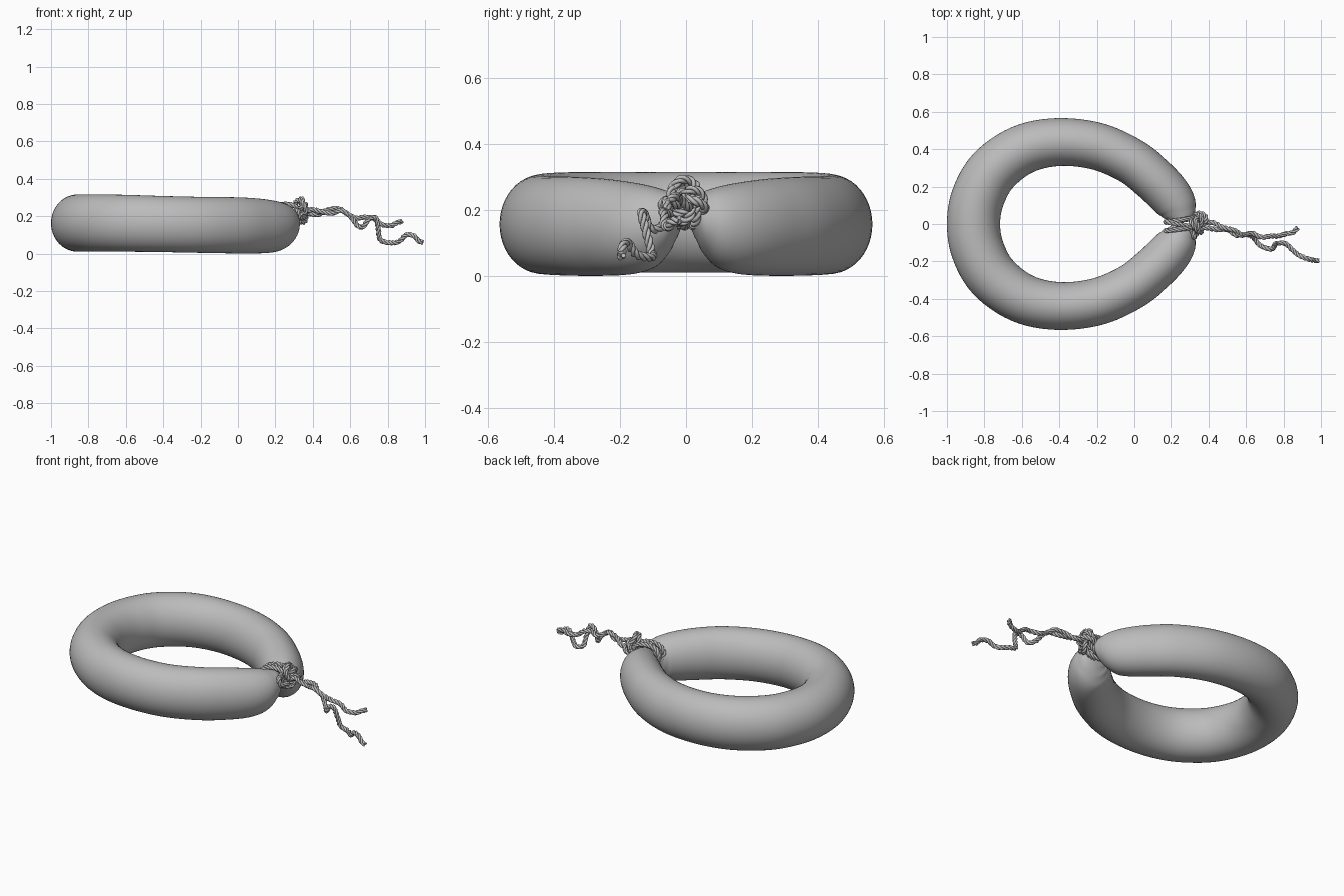
import bpy, bmesh, math
from mathutils import Vector

cube = bpy.data.objects.get("Cube")
if cube:
    bpy.data.objects.remove(cube, do_unlink=True)

# One plain grey for everything
grey = bpy.data.materials.new("plain grey")
grey.use_nodes = True
COLOUR = (0.5, 0.5, 0.5, 1)
grey.diffuse_color = COLOUR
grey.node_tree.nodes["Principled BSDF"].inputs["Base Color"].default_value = COLOUR


def spline(keys, steps, closed=False):
    """Catmull-Rom interpolation through rows of any width."""
    n, out = len(keys), []
    for i in range(n if closed else n - 1):
        ids = [(i + k) % n if closed else min(max(i + k, 0), n - 1) for k in (-1, 0, 1, 2)]
        a, b, c, d = (keys[j] for j in ids)
        for s in range(steps):
            t = s / steps
            out.append([0.5 * (2 * q + (r - p) * t + (2 * p - 5 * q + 4 * r - u) * t * t
                               + (3 * q - p - 3 * r + u) * t ** 3)
                        for p, q, r, u in zip(a, b, c, d)])
    if not closed:
        out.append(list(keys[-1]))
    return out


# Sausage stations from one pinched tip to the back: x, y, half width, bottom z, top z
half = [
    (0.255, 0.008, 0.045, 0.165, 0.240),
    (0.252, 0.030, 0.070, 0.115, 0.250),
    (0.245, 0.060, 0.090, 0.066, 0.259),
    (0.225, 0.105, 0.109, 0.025, 0.272),
    (0.180, 0.165, 0.119, 0.006, 0.284),
    (0.100, 0.245, 0.122, 0.001, 0.295),
    (-0.020, 0.338, 0.123, 0.001, 0.301),
    (-0.200, 0.416, 0.126, 0.004, 0.303),
    (-0.410, 0.438, 0.128, 0.008, 0.308),
    (-0.600, 0.396, 0.133, 0.010, 0.314),
    (-0.755, 0.283, 0.139, 0.010, 0.316),
    (-0.835, 0.140, 0.142, 0.010, 0.316),
]
back = [(-0.858, 0.0, 0.142, 0.010, 0.316)]
mirrored = [(x, -y, w, lo, hi) for x, y, w, lo, hi in reversed(half)]
rings = spline(half + back + mirrored, 6)

SIDES = 48
bm = bmesh.new()
loops = []
for i, (x, y, w, lo, hi) in enumerate(rings):
    p, q = rings[max(i - 1, 0)], rings[min(i + 1, len(rings) - 1)]
    tangent = Vector((q[0] - p[0], q[1] - p[1])).normalized()
    nx, ny = -tangent.y, tangent.x
    loop = []
    for k in range(SIDES):
        a = math.tau * k / SIDES
        off = w * math.cos(a)
        loop.append(bm.verts.new((x + nx * off, y + ny * off,
                                  (lo + hi) / 2 + (hi - lo) / 2 * math.sin(a))))
    loops.append(loop)
for a, b in zip(loops, loops[1:]):
    for k in range(SIDES):
        j = (k + 1) % SIDES
        bm.faces.new((a[k], a[j], b[j], b[k]))
bm.faces.new(loops[0])
bm.faces.new(loops[-1])
bmesh.ops.recalc_face_normals(bm, faces=bm.faces)
mesh = bpy.data.meshes.new("sausage_ring")
bm.to_mesh(mesh)
bm.free()
mesh.materials.append(grey)
sausage = bpy.data.objects.new("sausage_ring", mesh)
bpy.context.collection.objects.link(sausage)
for f in mesh.polygons:
    f.use_smooth = True


def rope(name, keys, closed=False, strands=3, offset=0.0075, radius=0.0068, pitch=0.075):
    """Twisted string: several strands wound around a path."""
    pts = [Vector(p) for p in spline(keys, 14, closed)]
    n = len(pts)
    curve = bpy.data.curves.new(name, "CURVE")
    curve.dimensions = "3D"
    curve.bevel_depth = radius
    curve.bevel_resolution = 1
    curve.use_fill_caps = True
    curve.materials.append(grey)
    lines = [[] for _ in range(strands)]
    side, run = Vector((0.13, 0.3, 1)), 0
    for i, p in enumerate(pts):
        prev = pts[i - 1] if closed or i else p
        nxt = pts[(i + 1) % n] if closed or i < n - 1 else p
        t = (nxt - prev).normalized()
        side = (side - t * side.dot(t)).normalized()
        if i:
            run += (p - pts[i - 1]).length
        for s in range(strands):
            a = math.tau * (run / pitch + s / strands)
            lines[s].append(p + (side * math.cos(a) + t.cross(side) * math.sin(a)) * offset)
    for line in lines:
        sp = curve.splines.new("POLY")
        sp.points.add(len(line) - 1)
        for pt, co in zip(sp.points, line):
            pt.co = (*co, 1)
        sp.use_cyclic_u = closed
    obj = bpy.data.objects.new(name, curve)
    bpy.context.collection.objects.link(obj)
    return obj


# Wraps that bind the two tips together
for i, (y, tilt) in enumerate([(0.022, 0.012), (-0.004, -0.016), (-0.026, 0.01)]):
    rope(f"string_wrap_{i + 1}",
         [(0.255 + 0.083 * math.cos(a), y + tilt * math.cos(a), 0.208 + 0.056 * math.sin(a))
          for a in (math.tau * k / 8 for k in range(8))], closed=True)

# Tangled knot in front of the tips
knot = []
for k in range(24):
    a = math.tau * k / 24
    r = 0.036 + 0.02 * math.cos(3 * a)
    knot.append((0.335 + 0.028 * math.sin(3 * a), r * math.cos(2 * a) - 0.002,
                 0.226 + 1.15 * r * math.sin(2 * a)))
rope("string_knot", knot, closed=True)
rope("string_knot_loop", [(0.31, 0.01, 0.22), (0.34, -0.04, 0.25), (0.345, -0.02, 0.29),
                          (0.33, 0.02, 0.285), (0.35, 0.04, 0.24), (0.36, 0.0, 0.20),
                          (0.33, -0.06, 0.19), (0.32, -0.065, 0.23)], closed=True)
rope("string_knot_side_loop", [(0.31, 0.02, 0.20), (0.35, 0.058, 0.205), (0.385, 0.035, 0.225),
                               (0.37, 0.0, 0.235), (0.33, -0.01, 0.24)], closed=True)

# Two loose tails
rope("string_tail_short", [
    (0.33, 0.02, 0.25), (0.38, 0.01, 0.215), (0.43, 0.005, 0.21), (0.48, -0.02, 0.235),
    (0.54, -0.035, 0.24), (0.58, -0.06, 0.215), (0.63, -0.05, 0.19), (0.68, -0.07, 0.195),
    (0.73, -0.065, 0.185), (0.77, -0.065, 0.155), (0.82, -0.05, 0.15), (0.85, -0.045, 0.165),
    (0.875, -0.02, 0.17)])
rope("string_tail_long", [
    (0.33, -0.02, 0.20), (0.39, -0.02, 0.235), (0.44, -0.03, 0.225), (0.50, -0.03, 0.215),
    (0.55, -0.06, 0.23), (0.60, -0.055, 0.20), (0.64, -0.075, 0.15), (0.67, -0.11, 0.145),
    (0.70, -0.125, 0.185), (0.735, -0.135, 0.19), (0.75, -0.12, 0.13), (0.76, -0.105, 0.075),
    (0.81, -0.105, 0.058), (0.86, -0.15, 0.065), (0.90, -0.175, 0.10), (0.94, -0.19, 0.095),
    (0.965, -0.195, 0.068), (0.988, -0.197, 0.06)])
